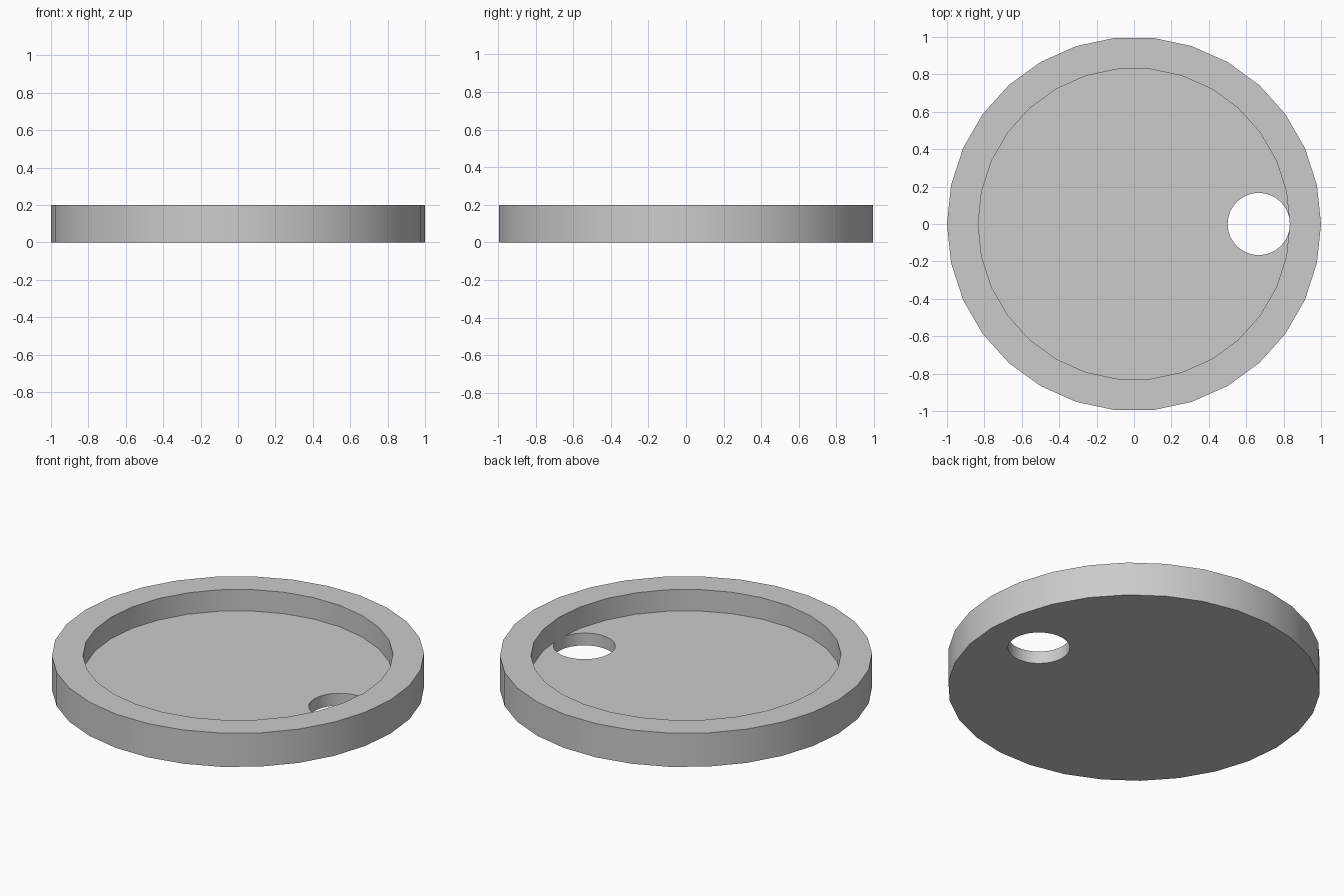
import bpy
import bmesh
from math import cos, sin, tau, radians

if "Cube" in bpy.data.objects:
    bpy.data.objects.remove(bpy.data.objects["Cube"], do_unlink=True)

SIDES = 30
HEIGHT, FLOOR = 0.2, 0.073
OUTER, INNER = 1.0, 0.833
HOLE_X, HOLE_R = 0.667, 0.166


def ring(bm, radius, z, sides, x=0.0):
    return [bm.verts.new((x + radius * cos(tau * i / sides),
                          radius * sin(tau * i / sides), z)) for i in range(sides)]


def build(name, profile, sides, x=0.0):
    """Closed turned solid from a bottom-to-top list of (radius, z) rings."""
    bm = bmesh.new()
    rings = [ring(bm, r, z, sides, x) for r, z in profile]
    for low, high in zip(rings, rings[1:]):
        for i in range(sides):
            j = (i + 1) % sides
            bm.faces.new((low[i], low[j], high[j], high[i]))
    bm.faces.new(rings[0][::-1])
    bm.faces.new(rings[-1])
    bmesh.ops.recalc_face_normals(bm, faces=bm.faces[:])
    mesh = bpy.data.meshes.new(name)
    bm.to_mesh(mesh)
    bm.free()
    obj = bpy.data.objects.new(name, mesh)
    bpy.context.collection.objects.link(obj)
    return obj


grey = bpy.data.materials.new("light_grey")
grey.use_nodes = True
colour = (0.6, 0.6, 0.6, 1)
grey.diffuse_color = colour
grey.node_tree.nodes["Principled BSDF"].inputs["Base Color"].default_value = colour

# Round tray: outer wall, flat rim, inner wall and recessed floor
tray = build("round_tray", [(OUTER, 0), (OUTER, HEIGHT), (INNER, HEIGHT), (INNER, FLOOR)], SIDES)
tray.data.materials.append(grey)

# Round hole through the floor, beside the inner wall
cutter = build("hole_cutter", [(HOLE_R, -0.1), (HOLE_R, HEIGHT + 0.1)], 64, HOLE_X)
cutter.data.materials.append(grey)
cutter.hide_render = True
cut = tray.modifiers.new("floor_hole", "BOOLEAN")
cut.operation = "DIFFERENCE"
cut.solver = "EXACT"
cut.object = cutter

bpy.ops.object.select_all(action="DESELECT")
tray.select_set(True)
bpy.context.view_layer.objects.active = tray
bpy.ops.object.modifier_apply(modifier=cut.name)
bpy.data.objects.remove(cutter, do_unlink=True)

bpy.ops.object.shade_smooth_by_angle(angle=radians(30))
